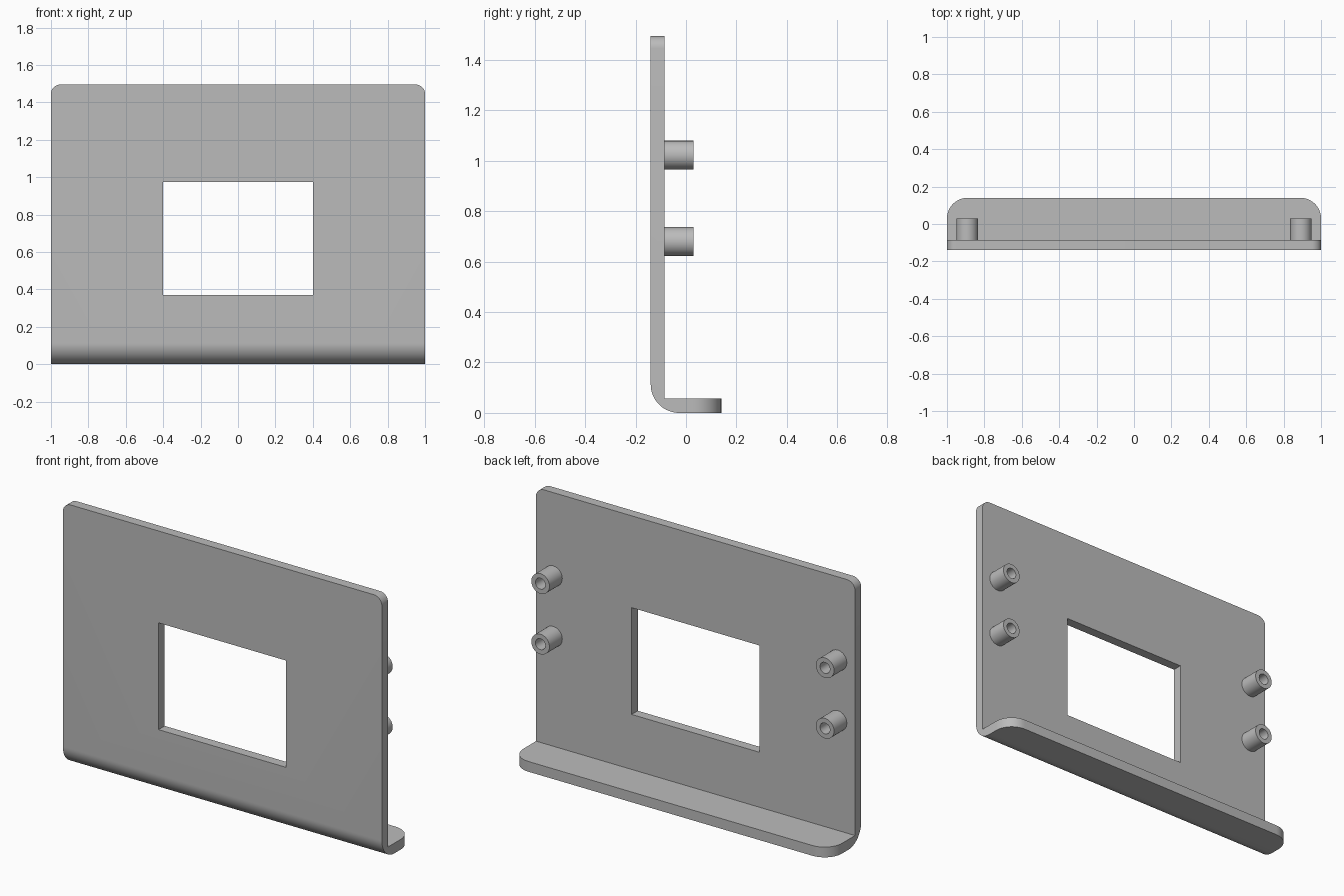
import bpy
import bmesh
import math
from mathutils import Matrix, Vector

cube = bpy.data.objects.get("Cube")
if cube:
    bpy.data.objects.remove(cube, do_unlink=True)

HALF_W, HEIGHT = 1.0, 1.495
FRONT, BACK = -0.14, 0.14
PLATE_BACK, LIP_TOP = -0.085, 0.058
BEND = 0.113

grey = bpy.data.materials.new("plain grey")
grey.use_nodes = True
grey.diffuse_color = (0.5, 0.5, 0.5, 1)
grey.node_tree.nodes["Principled BSDF"].inputs["Base Color"].default_value = (0.5, 0.5, 0.5, 1)


def make_object(name, bm):
    bmesh.ops.recalc_face_normals(bm, faces=bm.faces[:])
    mesh = bpy.data.meshes.new(name)
    bm.to_mesh(mesh)
    bm.free()
    mesh.materials.append(grey)
    obj = bpy.data.objects.new(name, mesh)
    bpy.context.collection.objects.link(obj)
    return obj


def activate(obj):
    bpy.ops.object.select_all(action="DESELECT")
    obj.select_set(True)
    bpy.context.view_layer.objects.active = obj


def smooth(obj):
    activate(obj)
    bpy.ops.object.shade_smooth_by_angle(angle=math.radians(35))


def round_corners(bm, test, radius):
    """Round the side edges whose two ends both pass the test."""
    edges = [e for e in bm.edges
             if all(abs(v.co.x) > HALF_W - 0.001 and test(v.co) for v in e.verts)
             and abs(e.verts[0].co.x - e.verts[1].co.x) < 0.001]
    bmesh.ops.bevel(bm, geom=edges, offset=radius, segments=10,
                    profile=0.5, affect="EDGES")


# Bent sheet: L-shaped section swept across the width
profile = [(BACK, 0), (BACK, LIP_TOP), (PLATE_BACK, LIP_TOP),
           (PLATE_BACK, HEIGHT), (FRONT, HEIGHT)]
for i in range(17):
    a = math.pi + i / 16 * math.pi / 2
    profile.append((FRONT + BEND + BEND * math.cos(a), BEND + BEND * math.sin(a)))
bm = bmesh.new()
section = bm.faces.new([bm.verts.new((-HALF_W, y, z)) for y, z in profile])
swept = bmesh.ops.extrude_face_region(bm, geom=[section], use_keep_orig=True)
bmesh.ops.translate(bm, vec=(2 * HALF_W, 0, 0),
                    verts=[g for g in swept["geom"] if isinstance(g, bmesh.types.BMVert)])
bmesh.ops.recalc_face_normals(bm, faces=bm.faces[:])
round_corners(bm, lambda co: co.z > HEIGHT - 0.001, 0.05)
round_corners(bm, lambda co: co.y > BACK - 0.001, 0.11)
bracket = make_object("bent_plate", bm)

# Rectangular window cut through the upright
bm = bmesh.new()
bmesh.ops.create_cube(bm, size=1, matrix=Matrix.Translation((0, FRONT, 0.672))
                      @ Matrix.Diagonal((0.8, 0.4, 0.605, 1)))
cutter = make_object("window_cutter", bm)
cutter.hide_render = True
activate(bracket)
cut = bracket.modifiers.new("window", "BOOLEAN")
cut.operation = "DIFFERENCE"
cut.solver = "EXACT"
cut.object = cutter
bpy.ops.object.modifier_apply(modifier=cut.name)
bpy.data.objects.remove(cutter, do_unlink=True)
smooth(bracket)


# Hollow standoffs on the back of the upright
def standoff(name, x, z, outer=0.057, inner=0.031, tip=0.03):
    bm = bmesh.new()
    base = PLATE_BACK - 0.005
    ring = [bm.verts.new((x + r, y, z)) for r, y in
            ((inner, base), (inner, tip), (outer, tip), (outer, base))]
    edges = [bm.edges.new(pair) for pair in zip(ring, ring[1:] + ring[:1])]
    bmesh.ops.spin(bm, geom=ring + edges, cent=(x, 0, z), axis=Vector((0, 1, 0)),
                   angle=math.tau, steps=32)
    bmesh.ops.remove_doubles(bm, verts=bm.verts[:], dist=0.0005)
    smooth(make_object(name, bm))


for side, x in (("left", 0.892), ("right", -0.892)):
    for level, z in (("upper", 1.023), ("lower", 0.68)):
        standoff(f"{level}_{side}_standoff", x, z)
